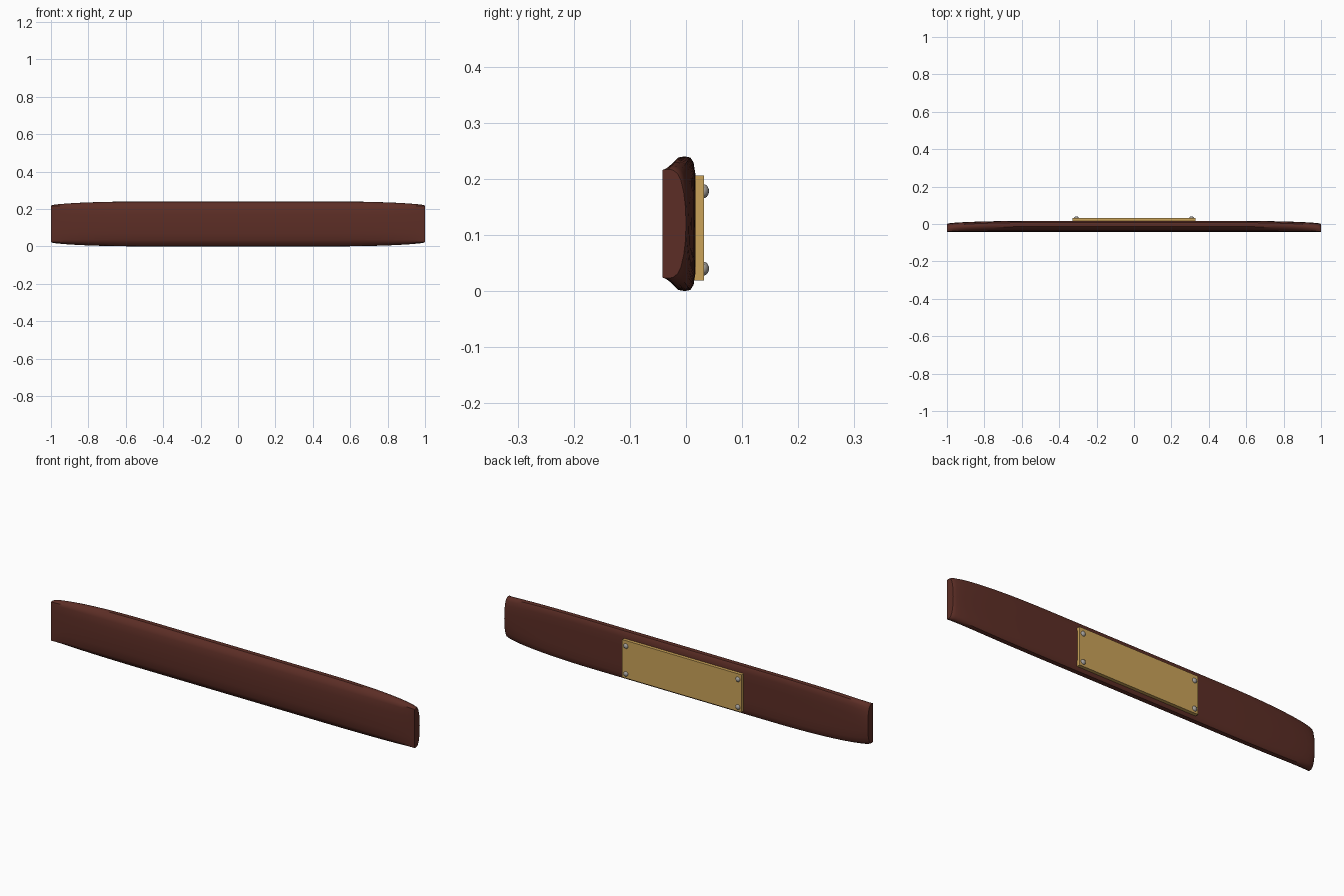
import bpy, bmesh, math
from mathutils import Matrix

if "Cube" in bpy.data.objects:
    bpy.data.objects.remove(bpy.data.objects["Cube"])


def material(name, rgb):
    m = bpy.data.materials.new(name)
    m.diffuse_color = (*rgb, 1)
    m.use_nodes = True
    m.node_tree.nodes["Principled BSDF"].inputs["Base Color"].default_value = m.diffuse_color
    return m


WOOD = material("dark_red_wood", (0.108, 0.027, 0.019))
BRASS = material("brass", (0.60, 0.37, 0.10))
STEEL = material("screw_steel", (0.36, 0.34, 0.32))


def finish(name, bm, mat, angle=None):
    bmesh.ops.recalc_face_normals(bm, faces=bm.faces)
    me = bpy.data.meshes.new(name)
    bm.to_mesh(me)
    bm.free()
    ob = bpy.data.objects.new(name, me)
    bpy.context.collection.objects.link(ob)
    me.materials.append(mat)
    if angle:
        bpy.ops.object.select_all(action='DESELECT')
        ob.select_set(True)
        bpy.context.view_layer.objects.active = ob
        bpy.ops.object.shade_smooth_by_angle(angle=math.radians(angle))
    return ob


# Half cross-sections (y, height from centre line), front to back
MID_Z = 0.12
MIDDLE = [(-0.042, 0), (-0.0405, 0.05), (-0.037, 0.085), (-0.032, 0.097),
          (-0.025, 0.107), (-0.014, 0.118), (-0.002, 0.12), (0.008, 0.118),
          (0.0135, 0.109), (0.0165, 0.09), (0.017, 0.05), (0.017, 0)]
END = [(-0.042, 0), (-0.042, 0.05), (-0.042, 0.085), (-0.042, 0.096),
       (-0.036, 0.097), (-0.029, 0.097), (-0.022, 0.095), (-0.015, 0.089),
       (-0.009, 0.077), (-0.004, 0.055), (-0.001, 0.03), (0.0, 0)]


def section(w):
    half = [(a[0] + (b[0] - a[0]) * w, a[1] + (b[1] - a[1]) * w)
            for a, b in zip(MIDDLE, END)]
    return half + [(y, -z) for y, z in half[-2:0:-1]]


# Wooden board: sections lofted along x, rounding down towards both ends
bm = bmesh.new()
stations = []
for i in range(13):
    a = math.pi / 2 * i / 12
    stations.append((0.5 + 0.5 * math.sin(a), 1 - math.cos(a)))
stations = [(-x, w) for x, w in reversed(stations)] + stations
rings = [[bm.verts.new((x, y, MID_Z + z)) for y, z in section(w)]
         for x, w in stations]
n = len(rings[0])
for r0, r1 in zip(rings, rings[1:]):
    for k in range(n):
        bm.faces.new((r0[k], r0[(k + 1) % n], r1[(k + 1) % n], r1[k]))
bm.faces.new(rings[0])
bm.faces.new(rings[-1])
finish("wooden_board", bm, WOOD, 35)

# Brass mounting plate on the back
bm = bmesh.new()
bmesh.ops.create_cube(bm, size=1, matrix=Matrix.Translation((0, 0.024, 0.112))
                      @ Matrix.Diagonal((0.656, 0.017, 0.187, 1)))
finish("mounting_plate", bm, BRASS)

# Domed screw heads in the plate corners
for sx in (-1, 1):
    for z in (0.04, 0.178):
        bm = bmesh.new()
        bmesh.ops.create_uvsphere(
            bm, u_segments=16, v_segments=10, radius=1,
            matrix=Matrix.Translation((sx * 0.308, 0.031, z))
            @ Matrix.Diagonal((0.0125, 0.01, 0.0125, 1)))
        finish("screw_head", bm, STEEL, 40)
